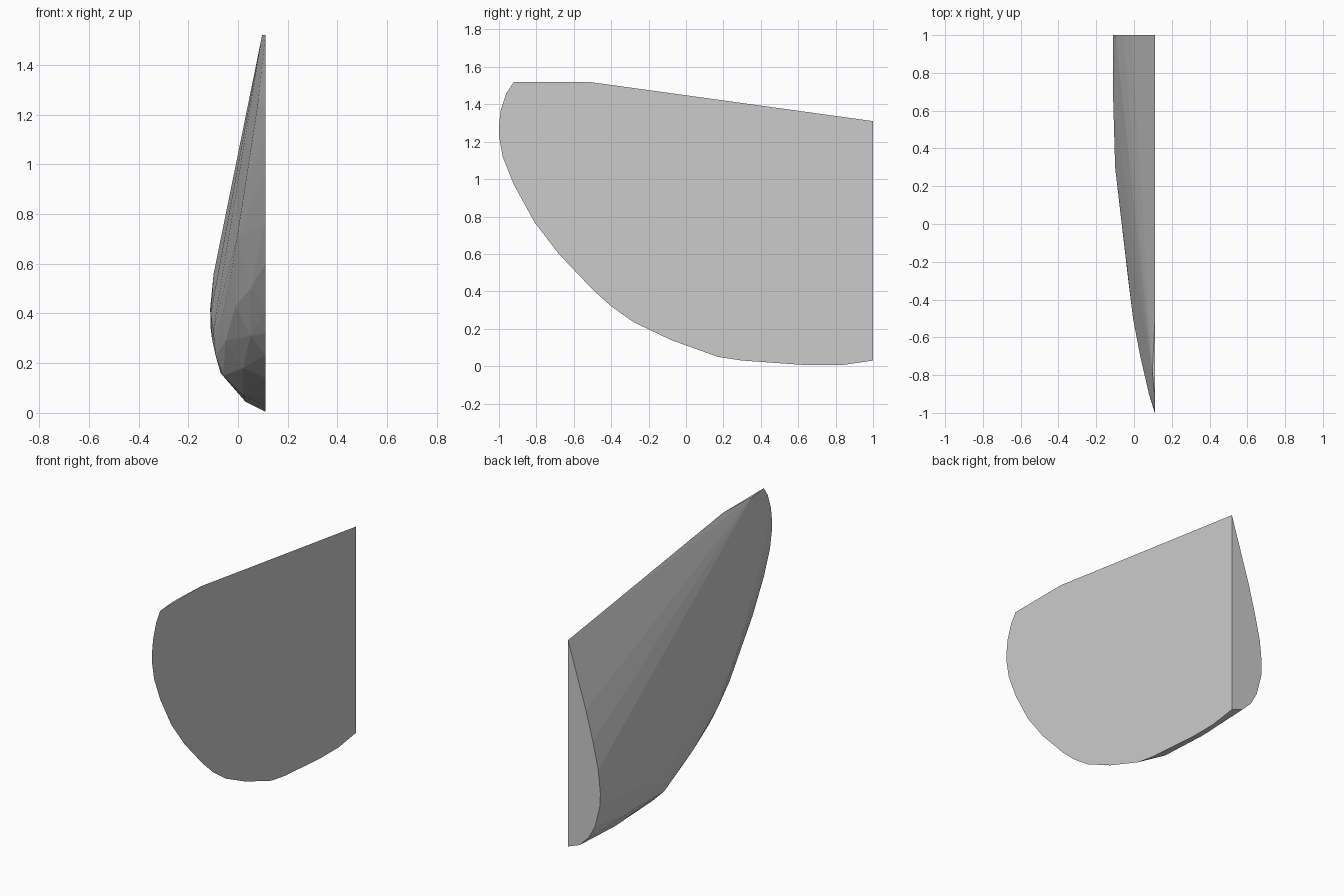
import bpy
import bmesh
import math

default_cube = bpy.data.objects.get("Cube")
if default_cube:
    bpy.data.objects.remove(default_cube, do_unlink=True)

FLAT_X = 0.11  # plane of the flat inner side

# One plain grey for the whole body
grey = bpy.data.materials.new("plain_grey")
grey.use_nodes = True
colour = (0.6, 0.6, 0.6, 1)
grey.diffuse_color = colour
grey.node_tree.nodes["Principled BSDF"].inputs["Base Color"].default_value = colour

# Outline of the flat side as (y, z)
outline = [
    (-.92, 1.52), (-.52, 1.52), (1, 1.31), (1, .03), (.83, .005), (.65, .005),
    (.3, .03), (.17, .05), (-.08, .14), (-.28, .235), (-.4, .32), (-.5, .41),
    (-.68, .6), (-.81, .77), (-.92, .97), (-.98, 1.12), (-1, 1.23),
    (-1, 1.29), (-.99, 1.37), (-.96, 1.46),
]

# Bulging ribs: y station, then (depth from the flat side, z)
ribs = {
    1: [(.123, .91), (.17, .73), (.208, .56), (.222, .42), (.22, .34),
        (.185, .2), (.14, .12), (.08, .06)],
    .65: [(.22, .4), (.215, .3), (.18, .16), (.08, .045)],
    .3: [(.21, .33), (.2, .23), (.17, .15), (.09, .07)],
    0: [(.175, .38), (.16, .29), (.09, .18)],
    -.3: [(.14, .55), (.12, .43), (.06, .31)],
    -.5: [(.115, .7), (.06, .5)],
    -.7: [(.077, .94), (.04, .74)],
    -.9: [(.031, 1.24), (.02, 1.05)],
    -.78: [(.013, 1.52)],
}


def build_hull(name, points, material):
    """Wrap the points in a convex skin and merge coplanar faces."""
    bm = bmesh.new()
    for point in points:
        bm.verts.new(point)
    result = bmesh.ops.convex_hull(bm, input=list(bm.verts))
    spare = {v for key in ("geom_interior", "geom_unused") for v in result[key]
             if isinstance(v, bmesh.types.BMVert) and v.is_valid and not v.link_faces}
    bmesh.ops.delete(bm, geom=list(spare), context="VERTS")
    bmesh.ops.dissolve_limit(bm, angle_limit=math.radians(0.5),
                             verts=list(bm.verts), edges=list(bm.edges))
    bmesh.ops.recalc_face_normals(bm, faces=list(bm.faces))
    mesh = bpy.data.meshes.new(name)
    bm.to_mesh(mesh)
    bm.free()
    mesh.materials.append(material)
    obj = bpy.data.objects.new(name, mesh)
    bpy.context.collection.objects.link(obj)
    return obj


# Half body: flat inner side plus the rounded outer skin
points = [(FLAT_X, y, z) for y, z in outline]
points += [(FLAT_X - depth, y, z) for y, rib in ribs.items() for depth, z in rib]
build_hull("half_hull_body", points, grey)
